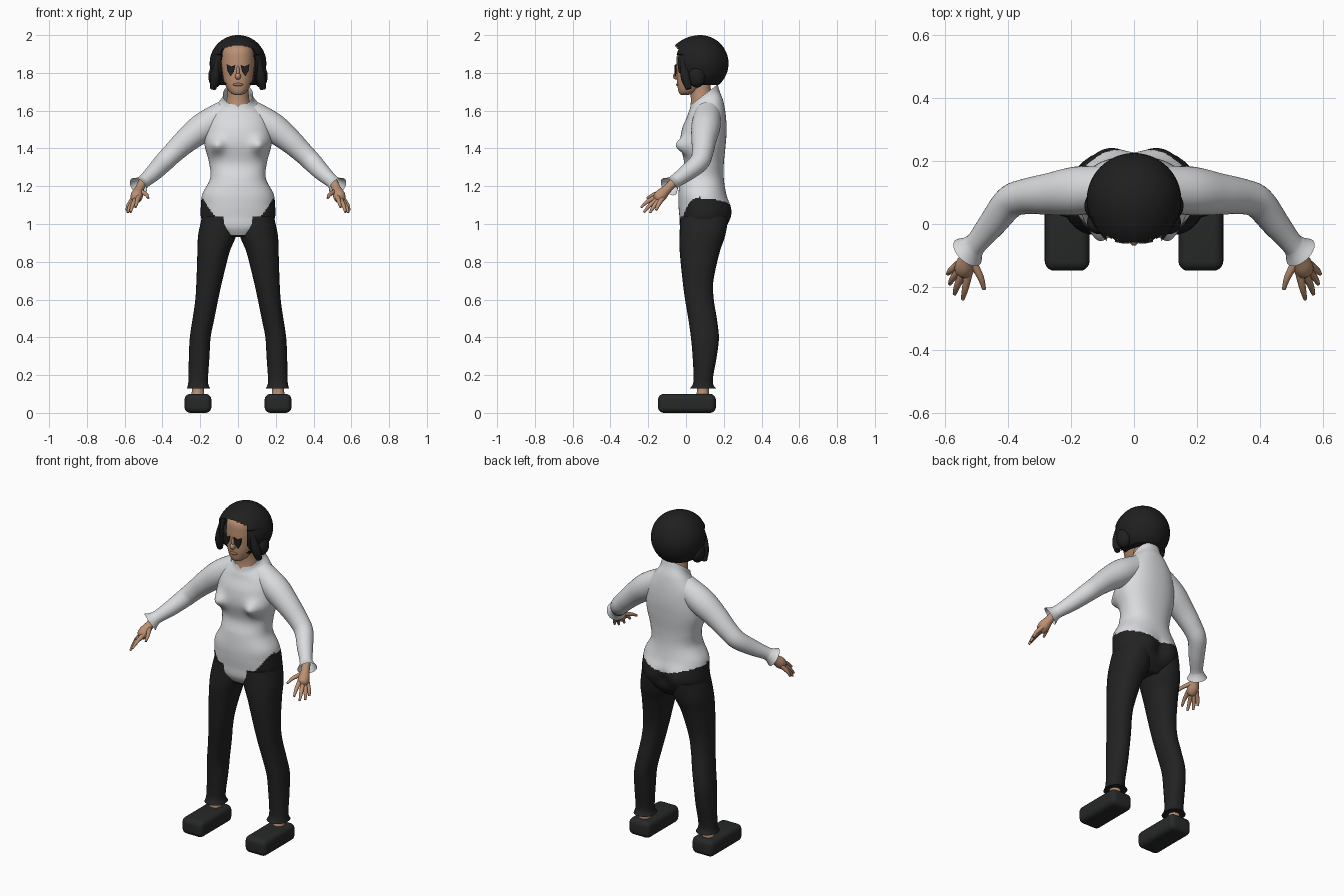
import bpy, bmesh, math
from mathutils import Vector

if "Cube" in bpy.data.objects:
    bpy.data.objects.remove(bpy.data.objects["Cube"])


def material(name, rgb):
    m = bpy.data.materials.new(name)
    m.use_nodes = True
    m.diffuse_color = (*rgb, 1)
    bsdf = next(n for n in m.node_tree.nodes if n.type == 'BSDF_PRINCIPLED')
    bsdf.inputs["Base Color"].default_value = (*rgb, 1)
    bsdf.inputs["Roughness"].default_value = 0.7
    return m


white = material("white cloth", (0.70, 0.71, 0.73))
black = material("black cloth", (0.016, 0.016, 0.016))
skin = material("skin", (0.50, 0.28, 0.17))
lip = material("lip", (0.36, 0.16, 0.11))
hair_mat = material("black hair", (0.014, 0.014, 0.014))
shoe_mat = material("shoe", (0.02, 0.021, 0.021))


def finish(name, bm, mats, mirror=False, angle=50):
    bmesh.ops.recalc_face_normals(bm, faces=bm.faces)
    me = bpy.data.meshes.new(name)
    bm.to_mesh(me)
    bm.free()
    ob = bpy.data.objects.new(name, me)
    bpy.context.collection.objects.link(ob)
    for m in mats:
        me.materials.append(m)
    bpy.ops.object.select_all(action='DESELECT')
    ob.select_set(True)
    bpy.context.view_layer.objects.active = ob
    bpy.ops.object.shade_smooth_by_angle(angle=math.radians(angle))
    if mirror:
        ob.modifiers.new("Mirror", 'MIRROR').use_mirror_merge = False
    return ob


def spline(keys, n):
    """Resample key tuples with a smooth curve through all of them."""
    out = []
    for i in range(len(keys) - 1):
        p = [keys[max(i - 1, 0)], keys[i], keys[i + 1], keys[min(i + 2, len(keys) - 1)]]
        for k in range(n):
            t = k / n
            out.append([b + 0.5 * t * (c - a + t * (2*a - 5*b + 4*c - d + t * (3*(b - c) + d - a)))
                        for a, b, c, d in zip(*p)])
    return out + [list(keys[-1])]


def skin_rings(rings, caps=(True, True)):
    bm = bmesh.new()
    vs = [[bm.verts.new(p) for p in r] for r in rings]
    n = len(vs[0])
    for a, b in zip(vs, vs[1:]):
        for i in range(n):
            j = (i + 1) % n
            bm.faces.new((a[i], a[j], b[j], b[i]))
    if caps[0]:
        bm.faces.new(vs[0])
    if caps[1]:
        bm.faces.new(vs[-1])
    return bm


def stack(keys, n=6, seg=32, power=1.0, caps=(True, True)):
    """Level rings: z, left x, right x, front y, back y, tilt."""
    rings = []
    for z, x0, x1, y0, y1, tilt in spline(keys, n):
        ring = []
        for i in range(seg):
            a = math.tau * i / seg
            c, s = (math.copysign(abs(f) ** power, f) for f in (math.cos(a), math.sin(a)))
            dy = s * (y1 - y0) / 2
            ring.append(Vector(((x0 + x1) / 2 + c * (x1 - x0) / 2, (y0 + y1) / 2 + dy, z + tilt * dy)))
        rings.append(ring)
    return skin_rings(rings, caps)


def tube(keys, n=6, seg=24, caps=(True, True)):
    """Round tube along points: x, y, z, radius."""
    pts = spline(keys, n)
    rings = []
    for i, p in enumerate(pts):
        d = Vector(pts[min(i + 1, len(pts) - 1)][:3]) - Vector(pts[max(i - 1, 0)][:3])
        q = d.to_track_quat('Z', 'Y')
        rings.append([Vector(p[:3]) + q @ Vector((p[3] * math.cos(math.tau * k / seg),
                      p[3] * math.sin(math.tau * k / seg), 0)) for k in range(seg)])
    return skin_rings(rings, caps)


def ball(name, centre, radii, mat, mirror=False):
    bm = bmesh.new()
    bmesh.ops.create_uvsphere(bm, u_segments=32, v_segments=20, radius=1)
    for v in bm.verts:
        v.co = Vector(c + r * p for c, r, p in zip(centre, radii, v.co))
    return finish(name, bm, [mat], mirror)


# Torso: shirt above the hem, trousers below it
torso = [(z, -w, w, f, b, t) for z, w, f, b, t in (
    (0.93, 0.08, 0.00, 0.17, 0), (0.98, 0.17, -0.03, 0.21, 0), (1.04, 0.197, -0.035, 0.225, 0),
    (1.10, 0.196, -0.04, 0.225, 0), (1.16, 0.188, -0.04, 0.212, 0), (1.24, 0.148, -0.03, 0.20, 0),
    (1.32, 0.152, -0.01, 0.20, 0), (1.42, 0.177, -0.03, 0.21, 0), (1.50, 0.172, -0.022, 0.215, 0),
    (1.57, 0.155, 0.002, 0.21, 0.1), (1.62, 0.118, 0.012, 0.197, 0.35),
    (1.655, 0.086, 0.02, 0.178, 0.6), (1.685, 0.079, 0.025, 0.168, 0.75))]
bm = stack(torso, n=9, seg=112, power=0.88, caps=(True, False))


def bump(v, x, z, r):
    return math.exp(-((abs(v.x) - x) ** 2 + (v.z - z) ** 2) / r ** 2)


for v in bm.verts:
    if v.co.y < 0.06:
        v.co.y -= 0.045 * bump(v.co, 0.115, 1.415, 0.042)
    elif v.co.y > 0.12:
        v.co.y += 0.022 * bump(v.co, 0.09, 1.06, 0.07) - 0.012 * bump(v.co, 0, 1.04, 0.04)


def hem(p):
    if p.y < 0.08:
        return min(1.15, 0.945 + 1.5 * max(0, abs(p.x) - 0.06))
    return min(1.15, 1.085 + 0.25 * abs(p.x))


for f in bm.faces:
    p = f.calc_center_median()
    f.material_index = 1 if p.z < hem(p) else 0
finish("torso", bm, [white, black])

# Sleeves with flared cuffs
finish("sleeves", tube([(0.07, 0.115, 1.585, 0.07), (0.18, 0.105, 1.515, 0.077), (0.27, 0.095, 1.445, 0.066),
                        (0.345, 0.087, 1.375, 0.056), (0.395, 0.068, 1.325, 0.052),
                        (0.45, 0.0, 1.268, 0.044), (0.495, -0.055, 1.228, 0.036),
                        (0.512, -0.073, 1.213, 0.04), (0.528, -0.09, 1.198, 0.055)],
                       seg=32, caps=(True, False)), [white], True)

# Trouser legs with flared ankles
finish("trouser_legs", stack([k + (0,) for k in (
    (1.04, 0.005, 0.19, -0.03, 0.225), (0.94, 0.01, 0.211, -0.034, 0.208), (0.85, 0.045, 0.215, -0.033, 0.178),
    (0.7, 0.083, 0.22, -0.018, 0.145), (0.6, 0.105, 0.226, -0.005, 0.147), (0.5, 0.125, 0.24, 0.012, 0.163),
    (0.4, 0.145, 0.255, 0.026, 0.174), (0.3, 0.151, 0.26, 0.035, 0.163), (0.2, 0.158, 0.262, 0.04, 0.145),
    (0.155, 0.158, 0.264, 0.037, 0.143), (0.13, 0.148, 0.27, 0.022, 0.158))], power=0.92), [black], True)

# Ankles and block shoes
finish("ankles", tube([(0.213, 0.088, 0.08, 0.038), (0.212, 0.09, 0.12, 0.032), (0.21, 0.09, 0.2, 0.035)]),
       [skin], True)
bm = bmesh.new()
bmesh.ops.create_cube(bm, size=1)
for v in bm.verts:
    v.co = Vector((0.212 + v.co.x * 0.142, 0.005 + v.co.y * 0.306, 0.05 + v.co.z * 0.1))
bmesh.ops.bevel(bm, geom=bm.edges[:], offset=0.03, segments=5, profile=0.5, affect='EDGES')
finish("shoes", bm, [shoe_mat], True)

# Hands
finish("palms", tube([(0.505, -0.065, 1.22, 0.024), (0.522, -0.1, 1.185, 0.024), (0.534, -0.13, 1.155, 0.032),
                      (0.54, -0.15, 1.135, 0.029), (0.543, -0.16, 1.127, 0.018)]), [skin], True)
fingers = {
    "thumbs": ((0.515, -0.115, 1.172), (0.487, -0.168, 1.157), (0.475, -0.207, 1.137)),
    "index_fingers": ((0.525, -0.155, 1.145), (0.535, -0.205, 1.118), (0.543, -0.238, 1.088)),
    "middle_fingers": ((0.54, -0.15, 1.133), (0.56, -0.195, 1.095), (0.569, -0.222, 1.062)),
    "ring_fingers": ((0.548, -0.14, 1.13), (0.574, -0.172, 1.09), (0.584, -0.19, 1.06)),
    "little_fingers": ((0.552, -0.125, 1.137), (0.58, -0.147, 1.1), (0.59, -0.158, 1.072))}
for name, (a, b, c) in fingers.items():
    finish(name, tube([a + (0.014,), b + (0.0105,), c + (0.006,)], n=5, seg=12), [skin], True)

# Neck and head
finish("neck", tube([(0, 0.09, 1.57, 0.074), (0, 0.088, 1.64, 0.064), (0, 0.078, 1.70, 0.055),
                     (0, 0.07, 1.78, 0.055)], seg=32), [skin])
finish("head", stack([(z, -w, w, f, b, 0) for z, w, f, b in (
    (1.683, 0.012, -0.025, 0.01), (1.69, 0.034, -0.034, 0.04), (1.71, 0.053, -0.042, 0.075),
    (1.75, 0.073, -0.047, 0.12), (1.80, 0.083, -0.049, 0.15), (1.86, 0.088, -0.05, 0.17),
    (1.92, 0.08, -0.042, 0.16), (1.96, 0.045, 0.0, 0.12))], power=0.9), [skin])
ball("nose", (0, -0.049, 1.782), (0.015, 0.02, 0.018), skin)
ball("nose_bridge", (0, -0.046, 1.805), (0.009, 0.013, 0.035), skin)
ball("lips", (0, -0.041, 1.738), (0.026, 0.011, 0.009), lip)

# Dark eye plates
bm = bmesh.new()
outline = [(0.014, 1.842), (0.034, 1.834), (0.06, 1.845), (0.056, 1.812), (0.04, 1.782), (0.022, 1.805)]
face = bm.faces.new([bm.verts.new((x, -0.054 + 0.2 * max(0, x - 0.034), z)) for x, z in outline])
new = bmesh.ops.extrude_face_region(bm, geom=[face])["geom"]
bmesh.ops.translate(bm, verts=[g for g in new if isinstance(g, bmesh.types.BMVert)], vec=(0, -0.008, 0))
finish("eye_plates", bm, [hair_mat], True)

# Hair cap with a flat bottom and an opening for the face
bm = bmesh.new()
bmesh.ops.create_uvsphere(bm, u_segments=96, v_segments=64, radius=0.15)
for v in bm.verts:
    v.co += Vector((0, 0.075, 1.85))
    v.co.z = max(v.co.z, 1.735)
    if v.co.z > 1.9:
        v.co.y -= 0.02 * min(1, max(0, (0.05 - v.co.y) / 0.1))
hole = []
for f in bm.faces:
    p = f.calc_center_median()
    if p.y < -0.012 and abs(p.x) < 0.09 and p.z < 1.945 - 3 * p.x ** 2:
        hole.append(f)
bmesh.ops.delete(bm, geom=hole, context='FACES')
finish("hair_cap", bm, [hair_mat])

# Side locks and front strands
ball("side_locks", (0.12, 0.058, 1.782), (0.037, 0.046, 0.06), hair_mat, True)
finish("front_strands", tube([(0.095, -0.01, 1.90, 0.014), (0.112, -0.012, 1.83, 0.02),
                              (0.122, 0.0, 1.77, 0.026), (0.132, 0.015, 1.715, 0.016)]), [hair_mat], True)
